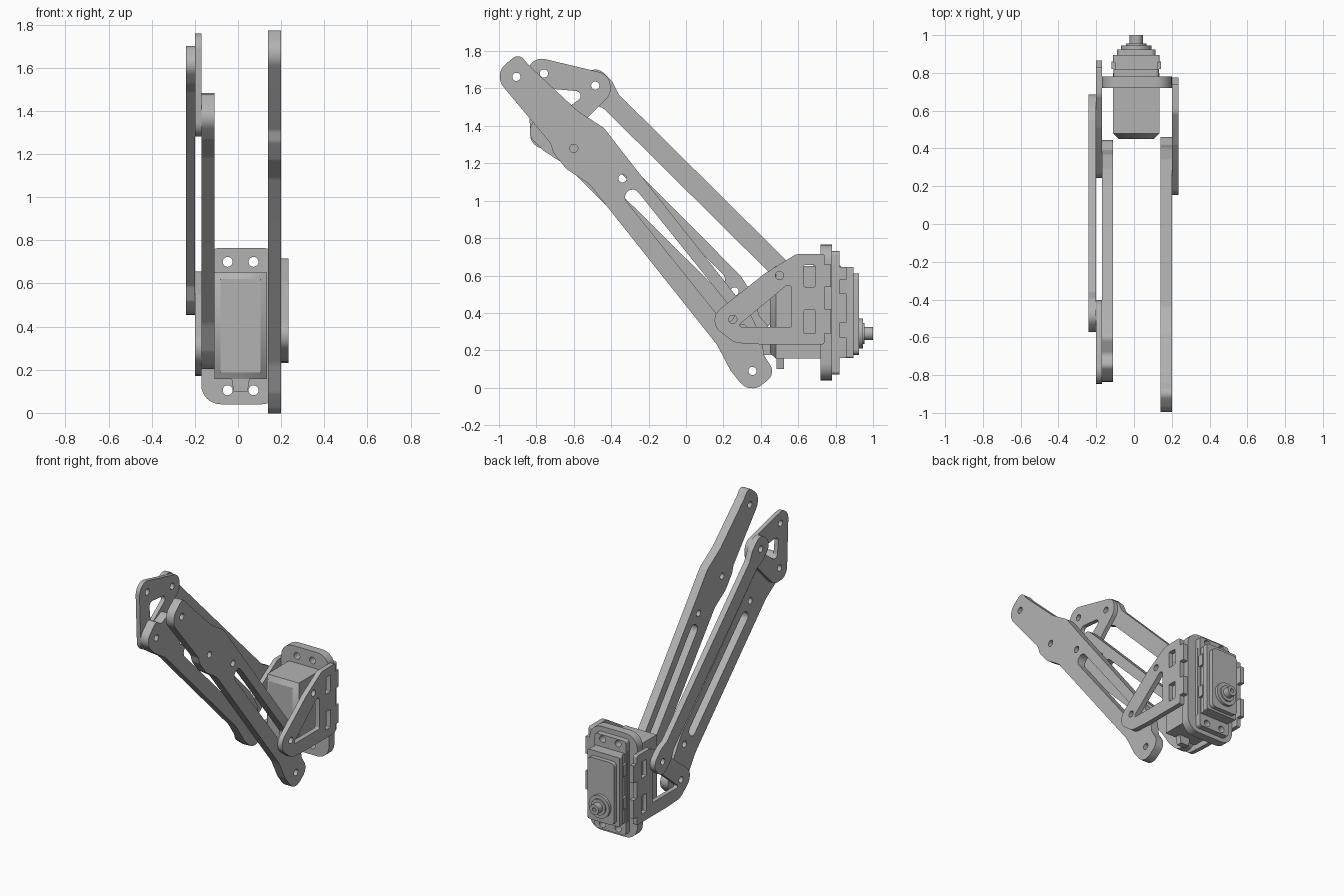
import bpy, bmesh, math
from mathutils import Matrix, Vector

if "Cube" in bpy.data.objects:
    bpy.data.objects.remove(bpy.data.objects["Cube"])

grey = bpy.data.materials.new("plain grey")
grey.use_nodes = True
grey.diffuse_color = (0.45, 0.45, 0.45, 1)
grey.node_tree.nodes["Principled BSDF"].inputs["Base Color"].default_value = (0.45, 0.45, 0.45, 1)


def finish(name, mesh):
    mesh.materials.clear()
    mesh.materials.append(grey)
    ob = bpy.data.objects.new(name, mesh)
    bpy.context.collection.objects.link(ob)
    bpy.ops.object.select_all(action="DESELECT")
    ob.select_set(True)
    bpy.context.view_layer.objects.active = ob
    bpy.ops.object.shade_smooth_by_angle(angle=math.radians(30))
    return ob


def fillet(corners, steps=8):
    """Round each (a, b, radius) corner of a closed outline."""
    out, n = [], len(corners)
    for i, (a, b, r) in enumerate(corners):
        p = Vector((a, b))
        d1 = Vector(corners[i - 1][:2]) - p
        d2 = Vector(corners[(i + 1) % n][:2]) - p
        angle = d1.angle(d2)
        if r <= 0 or angle > 3.1:
            out.append(p)
            continue
        cut = min(r / math.tan(angle / 2), d1.length * 0.499, d2.length * 0.499)
        r = cut * math.tan(angle / 2)
        d1.normalize()
        d2.normalize()
        centre = p + (d1 + d2).normalized() * (r / math.sin(angle / 2))
        start, end = p + d1 * cut - centre, p + d2 * cut - centre
        sweep = start.angle_signed(end)
        for k in range(steps + 1):
            t = -sweep * k / steps
            out.append(centre + Matrix.Rotation(t, 2) @ start)
    return out


def circle(a, b, r, n=20):
    return [Vector((a + r * math.cos(math.tau * k / n), b + r * math.sin(math.tau * k / n))) for k in range(n)]


def box2d(a0, a1, b0, b1, r=0.0):
    return fillet([(a0, b0, r), (a1, b0, r), (a1, b1, r), (a0, b1, r)])


def slab(name, loops, lo, hi, axis="x", bevel=0):
    """Fill an outline with holes and extrude it from lo to hi along an axis."""
    curve = bpy.data.curves.new(name, "CURVE")
    curve.dimensions, curve.fill_mode = "2D", "BOTH"
    curve.extrude = (hi - lo) / 2
    for loop in loops:
        sp = curve.splines.new("POLY")
        sp.points.add(len(loop) - 1)
        sp.use_cyclic_u = True
        for pt, co in zip(sp.points, loop):
            pt.co = (co.x, co.y, 0, 1)
    tmp = bpy.data.objects.new(name, curve)
    bpy.context.collection.objects.link(tmp)
    bpy.context.view_layer.update()
    mesh = bpy.data.meshes.new_from_object(tmp.evaluated_get(bpy.context.evaluated_depsgraph_get()))
    bpy.data.objects.remove(tmp)
    mid = (lo + hi) / 2
    if axis == "x":
        m = Matrix(((0, 0, 1, mid), (1, 0, 0, 0), (0, 1, 0, 0), (0, 0, 0, 1)))
    else:
        m = Matrix(((1, 0, 0, 0), (0, 0, -1, mid), (0, 1, 0, 0), (0, 0, 0, 1)))
    mesh.transform(m)
    bm = bmesh.new()
    bm.from_mesh(mesh)
    bmesh.ops.remove_doubles(bm, verts=bm.verts, dist=0.0002)
    bmesh.ops.recalc_face_normals(bm, faces=bm.faces)
    bm.to_mesh(mesh)
    bm.free()
    return finish(name, mesh)


def along(loop, start, end):
    """Place an outline drawn along a bar onto the line start-end."""
    s = Vector(start)
    d = (Vector(end) - s).normalized()
    n = Vector((-d.y, d.x))
    return [s + d * p.x + n * p.y for p in loop]


PIN = 0.022
LENGTH = 1.526

# Arms: shared slotted body, different upper ends
lower = [(0.2, -0.055, 0.1), (1.3, -0.06, 0.2), (1.45, -0.09, 0.1),
         (LENGTH + 0.09, -0.09, 0.09), (LENGTH + 0.09, 0.09, 0.09),
         (1.5, 0.1, 0.05), (1.42, 0.15, 0.08), (1.28, 0.182, 0.1), (0.26, 0.19, 0.1)]
long_end = [(0.014, 0.194, 0.1), (-0.143, 0.141, 0.1), (-0.5, 0.09, 0.02),
            (-0.58, 0.09, 0.09), (-0.58, -0.09, 0.09), (-0.1, -0.08, 0.05),
            (-0.05, -0.1, 0.06), (0.06, -0.1, 0.06)]
short_end = [(0.02, 0.19, 0.04), (-0.02, 0.085, 0.04), (-0.085, 0.085, 0.085),
             (-0.085, -0.085, 0.085), (0.06, -0.085, 0.06)]
slot = box2d(0.36, 1.245, 0.042, 0.122, 0.04)
pins = [circle(u, v, PIN) for u, v in ((0, 0), (0.288, 0.103), (1.316, 0.1), (LENGTH, 0))]


def arm(name, end, extra, start, stop, lo, hi):
    loops = [fillet(lower + end), slot] + pins + extra
    slab(name, [along(l, start, stop) for l in loops], lo, hi)


arm("left_long_arm", long_end, [circle(-0.49, 0, PIN)], (-0.6, 1.28), (0.355, 0.09), 0.14, 0.2)
arm("right_short_arm", short_end, [], (-0.745, 1.37), (0.34, 0.295), -0.17, -0.11)

# Slim upper link with rounded eyes
half = [(-0.08, 0.08, 0.08), (0.05, 0.08, 0.05), (0.12, 0.055, 0.05)]
eye_end = [(LENGTH - u, v, r) for u, v, r in reversed(half)]
top_side = half + eye_end
link = top_side + [(u, -v, r) for u, v, r in reversed(top_side)]
loops = [fillet(link), circle(0, 0, PIN), circle(LENGTH, 0, PIN)]
slab("parallel_link", [along(l, (-0.485, 1.615), (0.6, 0.54)) for l in loops], -0.24, -0.2)

# Triangular rocker joining link and arm
rocker = fillet([(-0.85, 1.78, 0.075), (-0.41, 1.675, 0.075), (-0.40, 1.57, 0.075),
                 (-0.69, 1.28, 0.08), (-0.83, 1.28, 0.075)])
window = fillet([(-0.74, 1.6, 0.03), (-0.57, 1.585, 0.03), (-0.56, 1.55, 0.03), (-0.72, 1.43, 0.03)])
slab("rocker_plate", [rocker, window] + [circle(a, b, PIN) for a, b in
     ((-0.76, 1.68), (-0.485, 1.615), (-0.75, 1.37))], -0.2, -0.17)

# Side brackets: same plate on both sides, offset from each other
bracket = [fillet([(0.105, 0.36, 0.085), (0.26, 0.24, 0.09), (0.4, 0.232, 0.05), (0.74, 0.232, 0.01),
                   (0.74, 0.29, 0), (0.775, 0.29, 0), (0.775, 0.42, 0), (0.74, 0.42, 0),
                   (0.74, 0.54, 0), (0.775, 0.54, 0), (0.775, 0.66, 0), (0.74, 0.66, 0),
                   (0.74, 0.715, 0.01), (0.59, 0.715, 0.06), (0.42, 0.61, 0.05)]),
           fillet([(0.27, 0.325, 0.01), (0.565, 0.325, 0.01), (0.565, 0.57, 0.02)]),
           box2d(0.63, 0.69, 0.54, 0.655, 0.005), box2d(0.63, 0.69, 0.29, 0.415, 0.005),
           circle(0.25, 0.365, PIN), circle(0.5, 0.6, PIN)]
for name, lo, hi, shift in (("left_bracket", 0.2, 0.235, (0, 0)),
                            ("right_bracket", -0.2, -0.17, (0.09, -0.06))):
    slab(name, [[p + Vector(shift) for p in l] for l in bracket], lo, hi)

# Mounting plate across the motor
CX = 0.012
screws = [circle(CX + s * 0.06, z, 0.023) for s in (-1, 1) for z in (0.105, 0.7)]
slab("mount_plate", [box2d(-0.17, 0.2, 0.04, 0.765, 0.09),
                     box2d(-0.108, 0.133, 0.157, 0.65)] + screws, 0.72, 0.78, "y")

# Motor: chamfered front, flange, gear housing and shaft
body = slab("motor_body", [box2d(-0.11, 0.135, 0.157, 0.65)], 0.45, 0.8, "y")
bm = bmesh.new()
bm.from_mesh(body.data)
front = [e for e in bm.edges if all(v.co.y < 0.46 for v in e.verts) and len(e.link_faces) == 2
         and e.calc_face_angle(0) > 1]
bmesh.ops.bevel(bm, geom=front, offset=0.03, segments=1, affect="EDGES")
bm.to_mesh(body.data)
bm.free()
slab("motor_flange", [box2d(-0.108, 0.133, 0.07, 0.73, 0.02)] + screws, 0.78, 0.82, "y")
slab("gear_housing", [box2d(-0.1, 0.125, 0.16, 0.645)], 0.8, 0.86, "y")
slab("rear_cover", [box2d(-0.11, 0.135, 0.16, 0.645, 0.01)], 0.855, 0.895, "y")
slab("rear_lid", [box2d(-0.09, 0.115, 0.175, 0.61, 0.03)], 0.89, 0.925, "y")
slab("shaft_boss", [circle(CX, 0.29, 0.08, 32)], 0.92, 0.945, "y")
slab("shaft_collar", [circle(CX, 0.29, 0.055, 32)], 0.94, 0.955, "y")
slab("output_shaft", [circle(CX, 0.29, 0.035, 20), circle(CX, 0.29, 0.014, 12)], 0.95, 1.0, "y")
for i, z in enumerate((0.27, 0.5)):
    slab("side_rib_%d" % (i + 1), [box2d(-0.118, 0.143, z, z + 0.08)], 0.82, 0.86, "y")
slab("cable_stub", [fillet([(-0.03, 0.16, 0), (0.054, 0.16, 0), (0.045, 0.1, 0), (-0.021, 0.1, 0)])],
     0.485, 0.525, "y")
